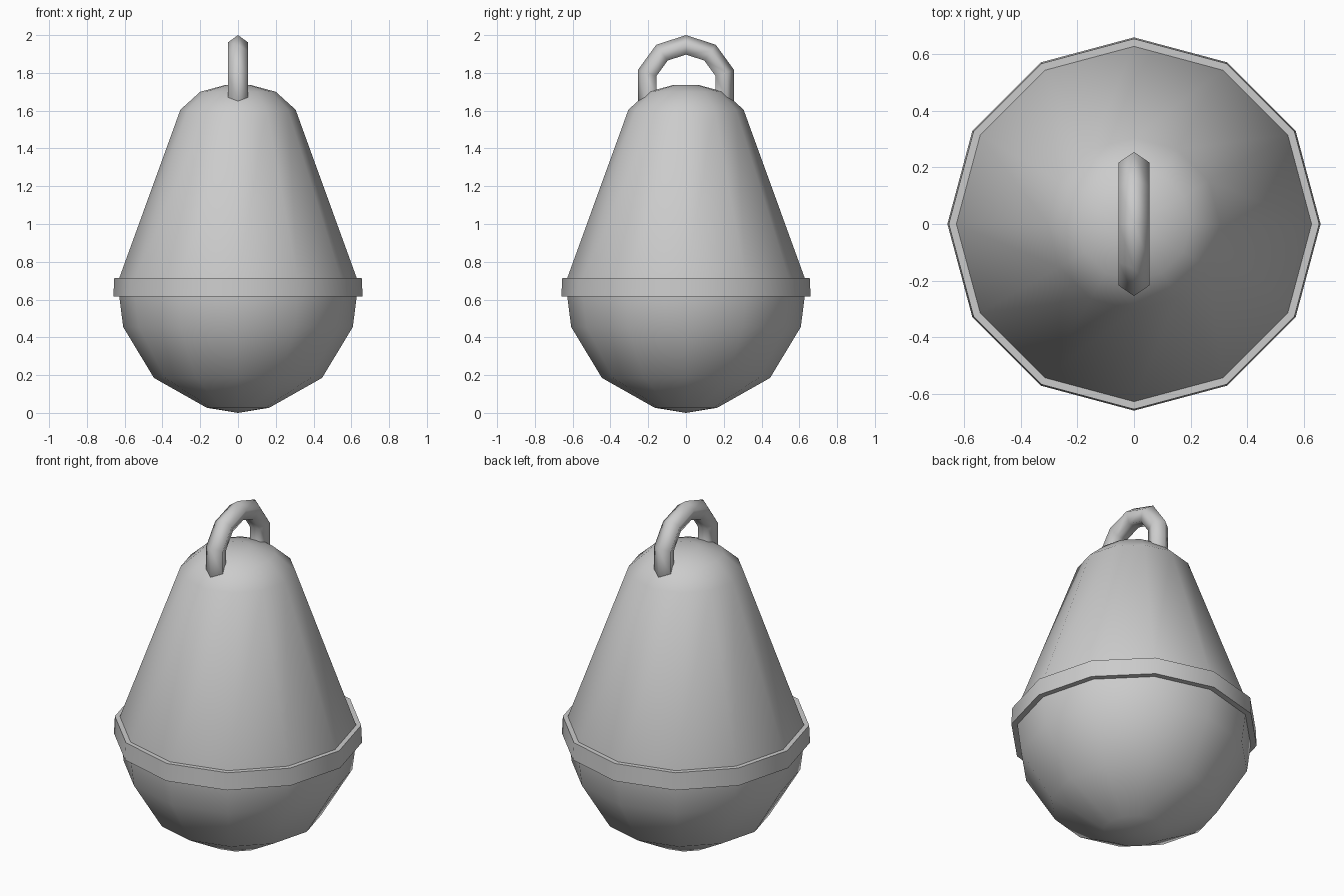
import bpy, bmesh, math

cube = bpy.data.objects.get("Cube")
if cube:
    bpy.data.objects.remove(cube, do_unlink=True)

SIDES = 12

grey = bpy.data.materials.new("plain grey")
grey.use_nodes = True
colour = (0.6, 0.6, 0.6, 1)
grey.diffuse_color = colour
grey.node_tree.nodes["Principled BSDF"].inputs["Base Color"].default_value = colour


def finish(name, bm, angle):
    """Turn a bmesh into a smooth shaded object."""
    bmesh.ops.recalc_face_normals(bm, faces=bm.faces)
    mesh = bpy.data.meshes.new(name)
    bm.to_mesh(mesh)
    bm.free()
    mesh.materials.append(grey)
    obj = bpy.data.objects.new(name, mesh)
    bpy.context.collection.objects.link(obj)
    bpy.ops.object.select_all(action='DESELECT')
    obj.select_set(True)
    bpy.context.view_layer.objects.active = obj
    bpy.ops.object.shade_smooth_by_angle(angle=math.radians(angle))
    return obj


def lathe(name, profile, closed=False, angle=60):
    """Spin (radius, height) points around the z axis."""
    bm = bmesh.new()
    verts = [bm.verts.new((r, 0, z)) for r, z in profile]
    pairs = list(zip(verts, verts[1:]))
    if closed:
        pairs.append((verts[-1], verts[0]))
    edges = [bm.edges.new(p) for p in pairs]
    bmesh.ops.spin(bm, geom=verts + edges, axis=(0, 0, 1), cent=(0, 0, 0),
                   angle=math.tau, steps=SIDES)
    bmesh.ops.remove_doubles(bm, verts=bm.verts, dist=0.0005)
    return finish(name, bm, angle)


# Buoy body: rounded bottom, conical top and shallow dome
lathe("buoy_body", [
    (0, 0), (0.165, 0.027), (0.445, 0.185), (0.608, 0.455), (0.63, 0.63),
    (0.63, 0.71), (0.305, 1.605), (0.2, 1.7), (0.07, 1.735), (0, 1.735)])

# Slightly tapered collar around the widest part
lathe("collar", [(0.6, 0.615), (0.66, 0.615), (0.655, 0.715), (0.6, 0.715)],
      closed=True)

# Lifting ring: ten segments, five-sided section with a ridge outside
bm = bmesh.new()
MAJOR, MINOR, CENTRE = 0.211, 0.057, 1.732
section = []
for i in range(5):
    a = math.tau * i / 5
    section.append(bm.verts.new((MINOR * math.sin(a), 0,
                                 CENTRE + MAJOR + MINOR * math.cos(a))))
edges = [bm.edges.new((section[i], section[(i + 1) % 5])) for i in range(5)]
bmesh.ops.spin(bm, geom=section + edges, axis=(1, 0, 0), cent=(0, 0, CENTRE),
               angle=math.tau, steps=10)
bmesh.ops.remove_doubles(bm, verts=bm.verts, dist=0.0005)
finish("lifting_ring", bm, 180)
